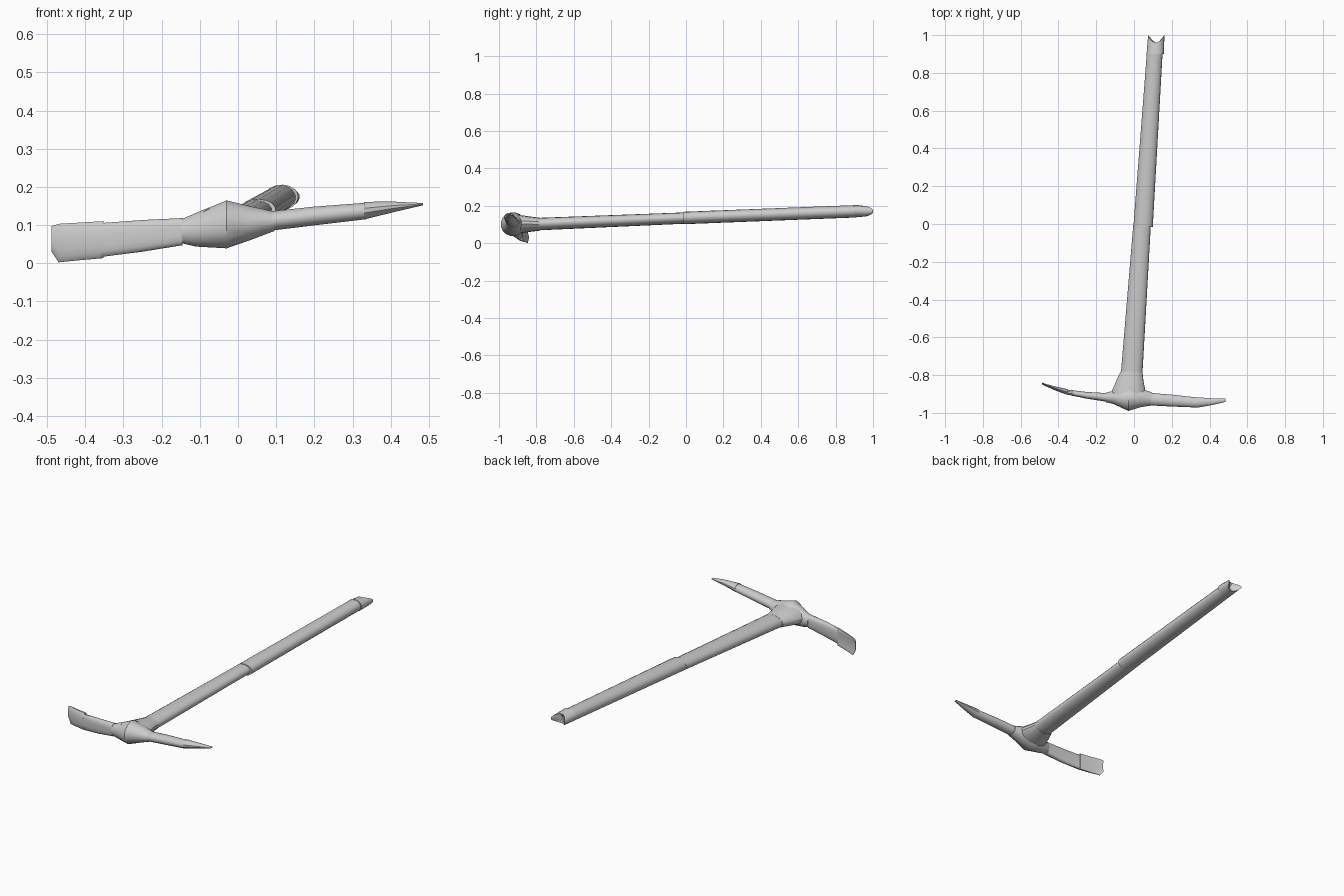
import bpy, bmesh, math
from mathutils import Vector

if "Cube" in bpy.data.objects:
    bpy.data.objects.remove(bpy.data.objects["Cube"])

metal = bpy.data.materials.new("plain_grey")
metal.diffuse_color = (0.6, 0.6, 0.6, 1)
metal.use_nodes = True
metal.node_tree.nodes["Principled BSDF"].inputs["Base Color"].default_value = metal.diffuse_color


def loft(name, axis, stations, sides=16, power=1.0, roll=0.0, notch=0.0, bow=0.0):
    """Skin oval rings; each station = (x, y, z, half width, half height).
    axis 'y': width runs along x; axis 'x': width runs along y."""
    bm = bmesh.new()
    rings = []
    for i, (x, y, z, w, h) in enumerate(stations):
        ring = []
        last = i == len(stations) - 1
        for k in range(sides):
            t = 2 * math.pi * (k + 0.5) / sides
            c, s = math.cos(t), math.sin(t)
            u = w * math.copysign(abs(c) ** power, c)
            v = h * math.copysign(abs(s) ** power, s)
            u, v = u * math.cos(roll) - v * math.sin(roll), u * math.sin(roll) + v * math.cos(roll)
            if axis == 'y':
                p = Vector((x + u, y - (notch * s * s if last else 0), z + v))
            else:
                p = Vector((x, y + u + bow * (v / h) ** 2, z + v))
            ring.append(bm.verts.new(p))
        rings.append(ring)
    for a, b in zip(rings, rings[1:]):
        for k in range(sides):
            n = (k + 1) % sides
            bm.faces.new((a[k], a[n], b[n], b[k]))
    bm.faces.new(rings[0])
    if notch:
        # Recessed fan closes the forked end
        x, y, z = stations[-1][:3]
        mid = bm.verts.new((x, y - notch * 1.3, z))
        for k in range(sides):
            bm.faces.new((rings[-1][k], rings[-1][(k + 1) % sides], mid))
    else:
        bm.faces.new(rings[-1])
    bmesh.ops.recalc_face_normals(bm, faces=bm.faces[:])
    me = bpy.data.meshes.new(name)
    bm.to_mesh(me)
    bm.free()
    me.materials.append(metal)
    ob = bpy.data.objects.new(name, me)
    bpy.context.collection.objects.link(ob)
    bpy.ops.object.select_all(action='DESELECT')
    ob.select_set(True)
    bpy.context.view_layer.objects.active = ob
    bpy.ops.object.shade_smooth_by_angle(angle=math.radians(35))
    return ob


tilt = math.radians(6)

# Handle in two sleeves, the rear one a touch wider at the joint
loft("handle_front", 'y', [(-0.013, -0.80, 0.102, 0.058, 0.033),
                           (0.043, 0.0, 0.135, 0.047, 0.030)], roll=tilt)
loft("handle_rear", 'y', [(0.048, -0.015, 0.135, 0.052, 0.033),
                          (0.110, 0.91, 0.171, 0.042, 0.033)], roll=tilt)

# Forked butt of the handle
loft("handle_butt", 'y', [(0.112, 0.90, 0.172, 0.046, 0.034),
                          (0.118, 1.0, 0.171, 0.044, 0.027)], roll=tilt, notch=0.04)

# Flared socket joining handle and head
loft("socket", 'y', [(-0.013, -0.78, 0.102, 0.058, 0.034),
                     (-0.022, -0.83, 0.102, 0.073, 0.040),
                     (-0.030, -0.90, 0.102, 0.095, 0.050),
                     (-0.032, -0.94, 0.102, 0.085, 0.052)], roll=tilt)

# Hub, bulging in the middle
loft("hub", 'x', [(-0.148, -0.918, 0.084, 0.026, 0.032),
                  (-0.110, -0.918, 0.088, 0.035, 0.045),
                  (-0.030, -0.925, 0.102, 0.066, 0.064),
                  (0.030, -0.920, 0.105, 0.052, 0.046),
                  (0.095, -0.926, 0.110, 0.035, 0.026)])

# Pick arm and its point
loft("pick_arm", 'x', [(0.07, -0.926, 0.109, 0.034, 0.026),
                       (0.20, -0.935, 0.124, 0.032, 0.025),
                       (0.335, -0.945, 0.137, 0.027, 0.022)])
loft("pick_point", 'x', [(0.33, -0.945, 0.138, 0.029, 0.024),
                         (0.41, -0.941, 0.148, 0.019, 0.014),
                         (0.485, -0.933, 0.155, 0.009, 0.003)], sides=12)

# Broad arm and its thin curved blade
loft("blade_arm", 'x', [(-0.145, -0.918, 0.083, 0.023, 0.036),
                        (-0.25, -0.907, 0.072, 0.018, 0.042),
                        (-0.36, -0.889, 0.061, 0.013, 0.045)], power=0.7)
loft("blade", 'x', [(-0.353, -0.891, 0.062, 0.015, 0.049),
                    (-0.42, -0.872, 0.057, 0.009, 0.050),
                    (-0.47, -0.855, 0.053, 0.004, 0.051),
                    (-0.488, -0.848, 0.064, 0.003, 0.034)], power=0.6, bow=0.008)
